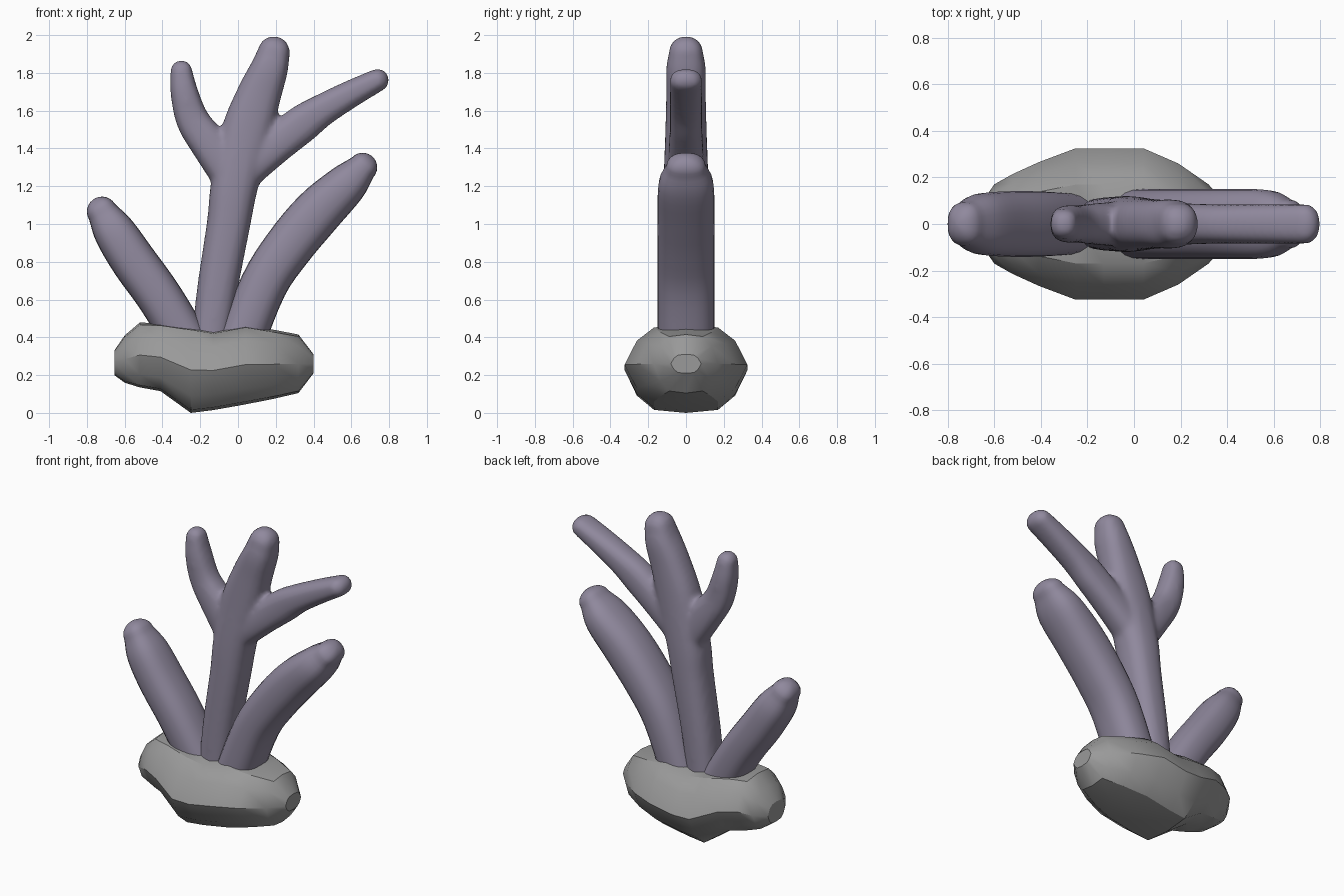
import bpy
import bmesh
import math
from mathutils import Vector

cube = bpy.data.objects.get("Cube")
if cube:
    bpy.data.objects.remove(cube, do_unlink=True)


def make_material(name, rgb):
    mat = bpy.data.materials.new(name)
    mat.use_nodes = True
    mat.diffuse_color = (*rgb, 1)
    bsdf = mat.node_tree.nodes["Principled BSDF"]
    bsdf.inputs["Base Color"].default_value = (*rgb, 1)
    bsdf.inputs["Roughness"].default_value = 0.8
    return mat


def make_object(name, bm, mat):
    bmesh.ops.recalc_face_normals(bm, faces=bm.faces)
    mesh = bpy.data.meshes.new(name)
    bm.to_mesh(mesh)
    bm.free()
    mesh.materials.append(mat)
    obj = bpy.data.objects.new(name, mesh)
    bpy.context.collection.objects.link(obj)
    return obj


def smooth(obj, degrees):
    bpy.ops.object.select_all(action="DESELECT")
    obj.select_set(True)
    bpy.context.view_layer.objects.active = obj
    bpy.ops.object.shade_smooth_by_angle(angle=math.radians(degrees))


def skin(bm, rings):
    """Bridge a list of coordinate rings and cap both ends."""
    loops = [[bm.verts.new(co) for co in ring] for ring in rings]
    n = len(loops[0])
    for a, b in zip(loops, loops[1:]):
        for i in range(n):
            j = (i + 1) % n
            bm.faces.new((a[i], a[j], b[j], b[i]))
    bm.faces.new(loops[0])
    bm.faces.new(loops[-1])


def catmull(p0, p1, p2, p3, t):
    return 0.5 * (2 * p1 + (p2 - p0) * t + (2 * p0 - 5 * p1 + 4 * p2 - p3) * t * t
                  + (3 * p1 - p0 - 3 * p2 + p3) * t ** 3)


def limb(bm, stations, sides=24, steps=4, power=2.5):
    """Rounded limb in the xz plane; stations are x, z, half width, half depth."""
    pts = [Vector(s) for s in stations]
    pts = [2 * pts[0] - pts[1]] + pts + [2 * pts[-1] - pts[-2]]
    path = [catmull(*pts[k:k + 4], s / steps)
            for k in range(len(pts) - 3) for s in range(steps)] + [pts[-2]]

    # Domed tip
    end = path[-1]
    heading = (end - path[-2]).xy.normalized()
    for k in range(1, 7):
        a = math.radians(14 * k)
        c = end.xy + heading * end.z * math.sin(a)
        path.append(Vector((c.x, c.y, end.z * math.cos(a), end.w * math.cos(a))))

    rings = []
    for k, p in enumerate(path):
        d = (path[min(k + 1, len(path) - 1)] - path[max(k - 1, 0)]).xy.normalized()
        ring = []
        for i in range(sides):
            a = math.tau * i / sides
            u, v = (math.copysign(abs(f) ** (2 / power), f) for f in (math.cos(a), math.sin(a)))
            ring.append((p.x + d.y * u * p.z, v * p.w, p.y - d.x * u * p.z))
        rings.append(ring)
    skin(bm, rings)


coral_mat = make_material("dusty purple", (0.28, 0.25, 0.34))
rock_mat = make_material("stone grey", (0.32, 0.32, 0.32))

# Two single fronds
fronds = {
    "right_frond": [(-0.25, 0.34, 0.12, 0.13), (-0.41, 0.605, 0.12, 0.14),
                    (-0.55, 0.80, 0.12, 0.14), (-0.655, 0.96, 0.11, 0.13),
                    (-0.72, 1.065, 0.08, 0.095)],
    "left_frond": [(0.0, 0.34, 0.125, 0.15), (0.135, 0.675, 0.125, 0.15),
                   (0.265, 0.875, 0.13, 0.15), (0.42, 1.06, 0.13, 0.15),
                   (0.575, 1.21, 0.11, 0.145), (0.66, 1.30, 0.077, 0.105)],
}
for name, stations in fronds.items():
    bm = bmesh.new()
    limb(bm, stations)
    smooth(make_object(name, bm, coral_mat), 60)

# Branching stem, fused into one soft surface
bm = bmesh.new()
limb(bm, [(-0.15, 0.34, 0.1, 0.11), (-0.11, 0.65, 0.107, 0.115), (-0.05, 1.0, 0.115, 0.12),
          (-0.02, 1.2, 0.125, 0.12), (0.045, 1.48, 0.135, 0.11), (0.11, 1.68, 0.118, 0.105),
          (0.165, 1.82, 0.1, 0.105), (0.19, 1.91, 0.085, 0.09)])
limb(bm, [(-0.02, 1.24, 0.11, 0.1), (-0.15, 1.42, 0.1, 0.09), (-0.24, 1.55, 0.088, 0.08),
          (-0.285, 1.7, 0.073, 0.08), (-0.3, 1.81, 0.058, 0.065)])
limb(bm, [(0.02, 1.28, 0.11, 0.1), (0.2, 1.42, 0.1, 0.09), (0.34, 1.53, 0.1, 0.085),
          (0.45, 1.605, 0.085, 0.085), (0.6, 1.69, 0.072, 0.085), (0.74, 1.762, 0.06, 0.085)])
stem = make_object("branching_stem", bm, coral_mat)
remesh = stem.modifiers.new("fuse", "REMESH")
remesh.mode = "VOXEL"
remesh.voxel_size = 0.016
remesh.use_smooth_shade = True
relax = stem.modifiers.new("relax", "SMOOTH")
relax.factor = 0.5
relax.iterations = 7

# Faceted rock base: x, bottom, top, half depth
rock_stations = [(-0.655, 0.2, 0.33, 0.09), (-0.6, 0.16, 0.41, 0.17), (-0.52, 0.135, 0.478, 0.215),
                 (-0.41, 0.115, 0.475, 0.265), (-0.25, 0.0, 0.455, 0.325),
                 (-0.13, 0.015, 0.435, 0.325), (0.04, 0.045, 0.467, 0.325),
                 (0.19, 0.075, 0.44, 0.26), (0.32, 0.105, 0.415, 0.17), (0.4, 0.21, 0.31, 0.08)]
quarter = [(1, 0), (0.8, 0.6), (0.52, 0.93)]
section = []
for turn in range(2):
    s = 1 - 2 * turn
    section += [(s * y, s * z) for y, z in quarter] + [(0, s)]
    section += [(-s * y, s * z) for y, z in reversed(quarter[1:])]
bm = bmesh.new()
skin(bm, [[(x, y * depth, (low + high) / 2 + z * (high - low) / 2) for y, z in section]
          for x, low, high, depth in rock_stations])
smooth(make_object("rock_base", bm, rock_mat), 32)
